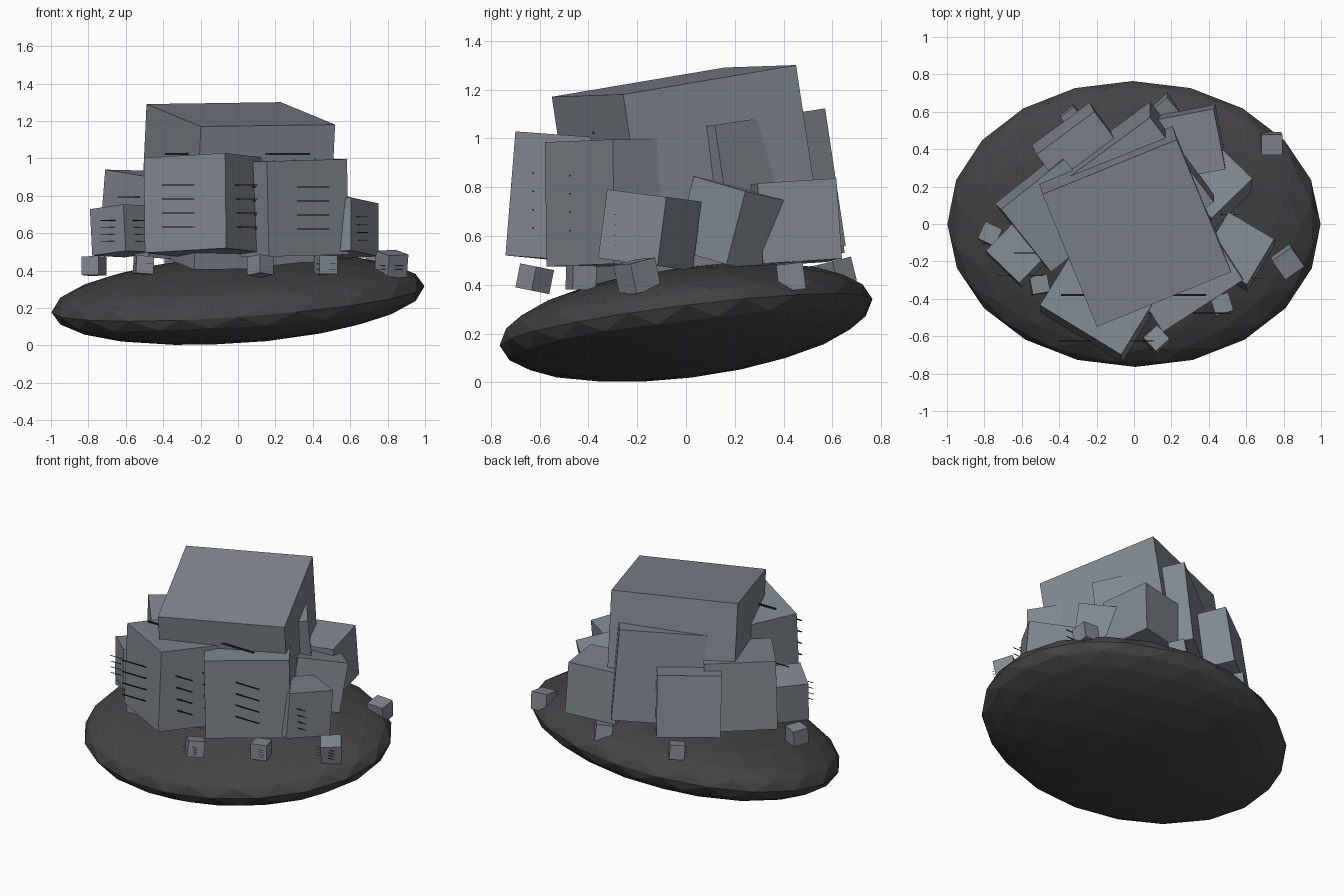
import bpy
from mathutils import Matrix, Vector
from math import radians, cos, sin

if "Cube" in bpy.data.objects:
    bpy.data.objects.remove(bpy.data.objects["Cube"])


def material(name, rgb):
    m = bpy.data.materials.new(name)
    m.diffuse_color = (*rgb, 1)
    m.use_nodes = True
    m.node_tree.nodes["Principled BSDF"].inputs["Base Color"].default_value = m.diffuse_color
    return m


ROCK = material("dark rock", (0.058, 0.054, 0.058))
STONE = material("blue grey stone", (0.215, 0.245, 0.275))
DARK = material("dark window", (0.02, 0.02, 0.022))


def box(name, matrix, mat):
    bpy.ops.mesh.primitive_cube_add(size=1)
    ob = bpy.context.object
    ob.name = name
    ob.data.transform(matrix)
    ob.data.materials.append(mat)
    return ob


def block(name, centre, size, yaw, tilt_x, tilt_y):
    """Cube turned by yaw and leaning so that its top points to (tilt_x, tilt_y, 1)."""
    up = Vector((tilt_x, tilt_y, 1)).normalized()
    a = radians(yaw)
    u = Vector((cos(a), sin(a), 0))
    u = (u - up * u.dot(up)).normalized()
    v = up.cross(u)
    rot = Matrix((u, v, up)).transposed().to_4x4()
    c = Vector(centre)
    box(name, Matrix.Translation(c) @ rot @ Matrix.Scale(size, 4), STONE)
    # two columns of four thin window slits, square to the front
    for col in (-1, 1):
        for row in range(4):
            p = c + Vector((col * 0.33, -0.5, (row - 1.5) * 0.147)) * size
            dims = Vector((0.34, 0.012, 0.012)) * size
            box(name + "_window", Matrix.Translation(p) @ Matrix.Diagonal((*dims, 1)), DARK)


# Tilted, flattened boulder underneath
bpy.ops.mesh.primitive_ico_sphere_add(subdivisions=3, radius=1)
base = bpy.context.object
base.name = "rock_base"
base.data.transform(Matrix.Translation((0, 0, 0.247))
                    @ Matrix.Rotation(-0.07, 4, 'Y') @ Matrix.Rotation(0.124, 4, 'X')
                    @ Matrix.Diagonal((1.0, 0.77, 0.218, 1)))
base.data.materials.append(ROCK)

# Main block and the ring of leaning blocks around it
block("main_block", (-0.003, 0.008, 0.853), 0.775, 22.3, 0.047, -0.15)
block("front_left_block", (-0.15, -0.37, 0.746), 0.51, -31.6, -0.01, 0.08)
block("front_right_block", (0.235, -0.222, 0.735), 0.51, 33, -0.02, -0.01)
block("back_block", (0.028, 0.218, 0.782), 0.57, 37, 0.0, -0.15)
block("left_block", (-0.426, 0.06, 0.70), 0.43, 38.5, 0.08, -0.07)
block("back_left_block", (-0.266, 0.358, 0.69), 0.385, 36.6, 0.07, -0.13)
block("back_right_block", (0.30, 0.435, 0.655), 0.33, 11, -0.03, -0.07)
block("right_back_block", (0.41, 0.205, 0.64), 0.31, 46, 0.03, 0.26)
block("right_block", (0.555, -0.148, 0.625), 0.285, -31, 0.0, 0.13)
block("left_front_block", (-0.609, -0.152, 0.613), 0.25, 46, -0.05, 0.10)

# Small outer stones: x, y, z, size, yaw, tilt x, tilt y
for i, (x, y, z, s, yaw, tx, ty) in enumerate((
        (0.12, -0.62, 0.425, 0.10, 43, 0.0, 0.20),
        (0.47, -0.43, 0.43, 0.10, 17, 0.0, 0.03),
        (0.82, -0.20, 0.435, 0.125, 35, 0.08, -0.20),
        (0.735, 0.43, 0.435, 0.11, 0, 0.05, -0.12),
        (0.17, 0.62, 0.45, 0.10, 40, 0.0, -0.25),
        (-0.33, 0.57, 0.44, 0.09, 40, 0.0, -0.15),
        (-0.77, -0.055, 0.425, 0.10, 65, 0.0, 0.05),
        (-0.505, -0.325, 0.43, 0.095, 10, 0.05, 0.05))):
    block("small_stone_%d" % (i + 1), (x, y, z), s, yaw, tx, ty)
